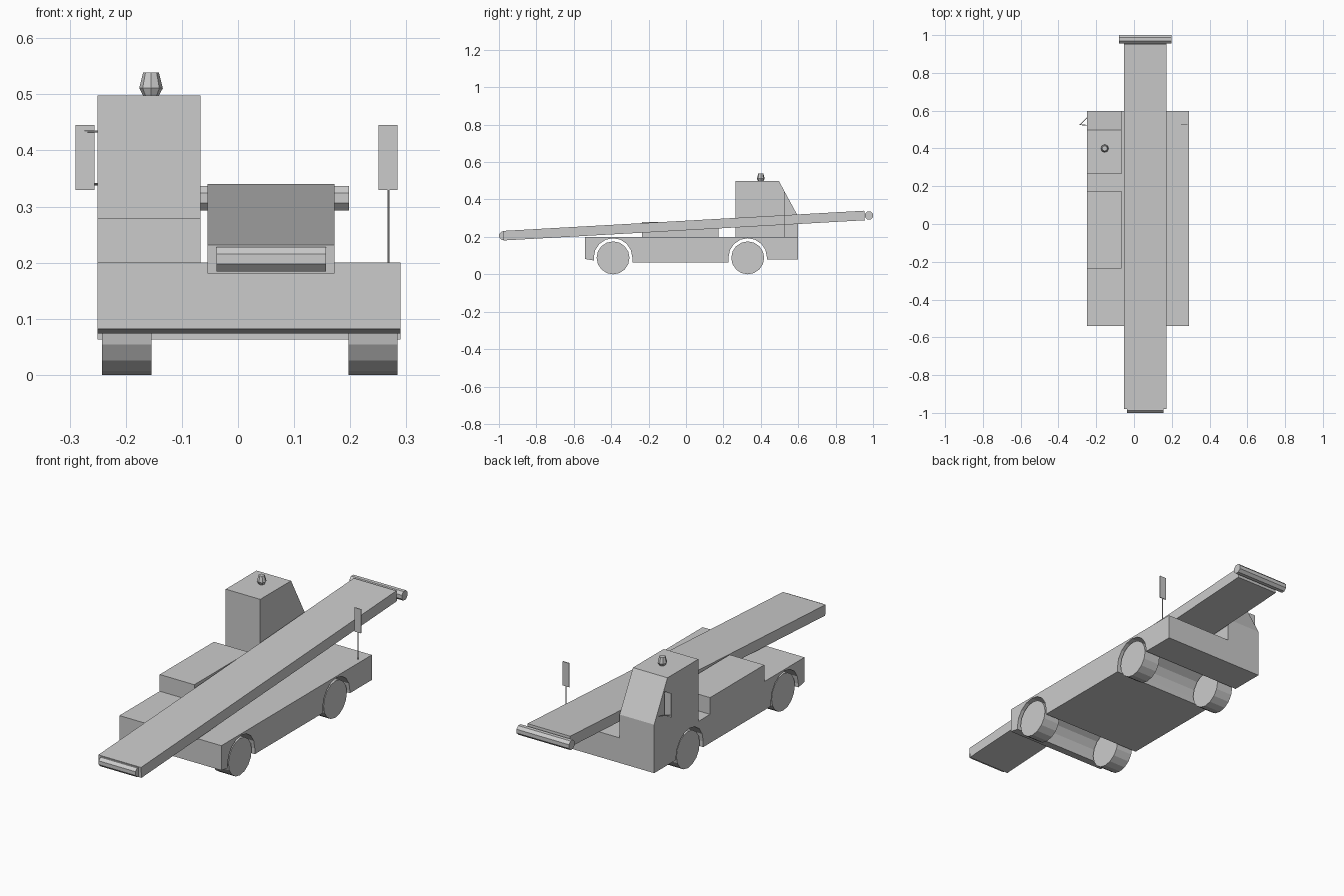
import bpy, bmesh, math
from mathutils import Vector

if "Cube" in bpy.data.objects:
    bpy.data.objects.remove(bpy.data.objects["Cube"])

grey = bpy.data.materials.new("plain_grey")
grey.diffuse_color = (0.6, 0.6, 0.6, 1)
grey.use_nodes = True
grey.node_tree.nodes["Principled BSDF"].inputs["Base Color"].default_value = grey.diffuse_color


def finish(name, bm):
    bmesh.ops.recalc_face_normals(bm, faces=bm.faces)
    mesh = bpy.data.meshes.new(name)
    bm.to_mesh(mesh)
    bm.free()
    mesh.materials.append(grey)
    ob = bpy.data.objects.new(name, mesh)
    bpy.context.collection.objects.link(ob)
    return ob


def prism(name, profile, x0, x1):
    """Side profile of (y, z) points pushed across from x0 to x1."""
    bm = bmesh.new()
    face = bm.faces.new([bm.verts.new((x0, y, z)) for y, z in profile])
    new = bmesh.ops.extrude_face_region(bm, geom=[face])["geom"]
    bmesh.ops.translate(bm, vec=(x1 - x0, 0, 0),
                        verts=[v for v in new if isinstance(v, bmesh.types.BMVert)])
    return finish(name, bm)


def box(name, x0, x1, y0, y1, z0, z1):
    return prism(name, [(y0, z0), (y1, z0), (y1, z1), (y0, z1)], x0, x1)


def ring(y, z, r, n, turn=0.0):
    return [(y + r * math.cos(math.tau * i / n + turn),
             z + r * math.sin(math.tau * i / n + turn)) for i in range(n)]


def rod(name, a, b, r):
    a, b = Vector(a), Vector(b)
    bm = bmesh.new()
    bmesh.ops.create_cone(bm, cap_ends=True, segments=6, radius1=r, radius2=r,
                          depth=(b - a).length)
    rot = (b - a).to_track_quat('Z', 'Y').to_matrix().to_4x4()
    rot.translation = (a + b) / 2
    bmesh.ops.transform(bm, matrix=rot, verts=bm.verts)
    return finish(name, bm)


def arch(y, start_z, end_z, r=0.103):
    """Wheel arch outline, running from low y to high y."""
    pts = [(y - r * math.cos(math.pi * i / 8), 0.09 + r * math.sin(math.pi * i / 8))
           for i in range(9)]
    return [(y - r, start_z)] + pts + [(y + r, end_z)]


AXLES = {"front": -0.39, "rear": 0.33}

# Chassis with full-width wheel arches
chassis = [(-0.54, 0.2), (-0.54, 0.082)]
chassis += arch(AXLES["front"], 0.074, 0.063)
chassis += arch(AXLES["rear"], 0.063, 0.08)
chassis += [(0.598, 0.08), (0.598, 0.2)]
prism("chassis", chassis, -0.25, 0.29)

# Wheels
for end, y in AXLES.items():
    for side, x0, x1 in (("left", -0.242, -0.154), ("right", 0.197, 0.284)):
        prism(f"{end}_{side}_wheel", ring(y, 0.088, 0.088, 16), x0, x1)

# Cab and engine cover
prism("cab", [(0.264, 0.2), (0.264, 0.498), (0.497, 0.498), (0.598, 0.312), (0.598, 0.2)],
      -0.25, -0.067)
box("engine_cover", -0.25, -0.067, -0.235, 0.175, 0.2, 0.28)

# Sloping conveyor and its end rollers
prism("conveyor", [(-0.976, 0.181), (-0.979, 0.232), (0.953, 0.34), (0.956, 0.289)],
      -0.054, 0.172)
prism("low_end_roller", ring(-0.978, 0.2065, 0.0235, 8, math.pi / 8), -0.038, 0.157)
prism("high_end_roller", ring(0.978, 0.315, 0.0235, 8, math.pi / 8), -0.08, 0.198)

# Beacon on the cab roof
bm = bmesh.new()
rings = []
for r, z in ((0.013, 0.496), (0.021, 0.511), (0.014, 0.539)):
    rings.append([bm.verts.new((-0.155 + a, 0.4 + b, z)) for a, b in ring(0, 0, r, 8)])
for low, high in zip(rings, rings[1:]):
    for i in range(8):
        j = (i + 1) % 8
        bm.faces.new((low[i], low[j], high[j], high[i]))
bm.faces.new(rings[0])
bm.faces.new(rings[-1])
finish("beacon", bm)

# Mirrors with their brackets
box("left_mirror", -0.29, -0.256, 0.523, 0.527, 0.33, 0.445)
rod("left_mirror_upper_arm", (-0.28, 0.525, 0.434), (-0.248, 0.522, 0.434), 0.002)
rod("left_mirror_lower_arm", (-0.285, 0.527, 0.34), (-0.248, 0.563, 0.34), 0.002)
box("right_mirror", 0.25, 0.284, 0.523, 0.527, 0.33, 0.445)
rod("right_mirror_post", (0.268, 0.525, 0.198), (0.268, 0.525, 0.335), 0.002)
